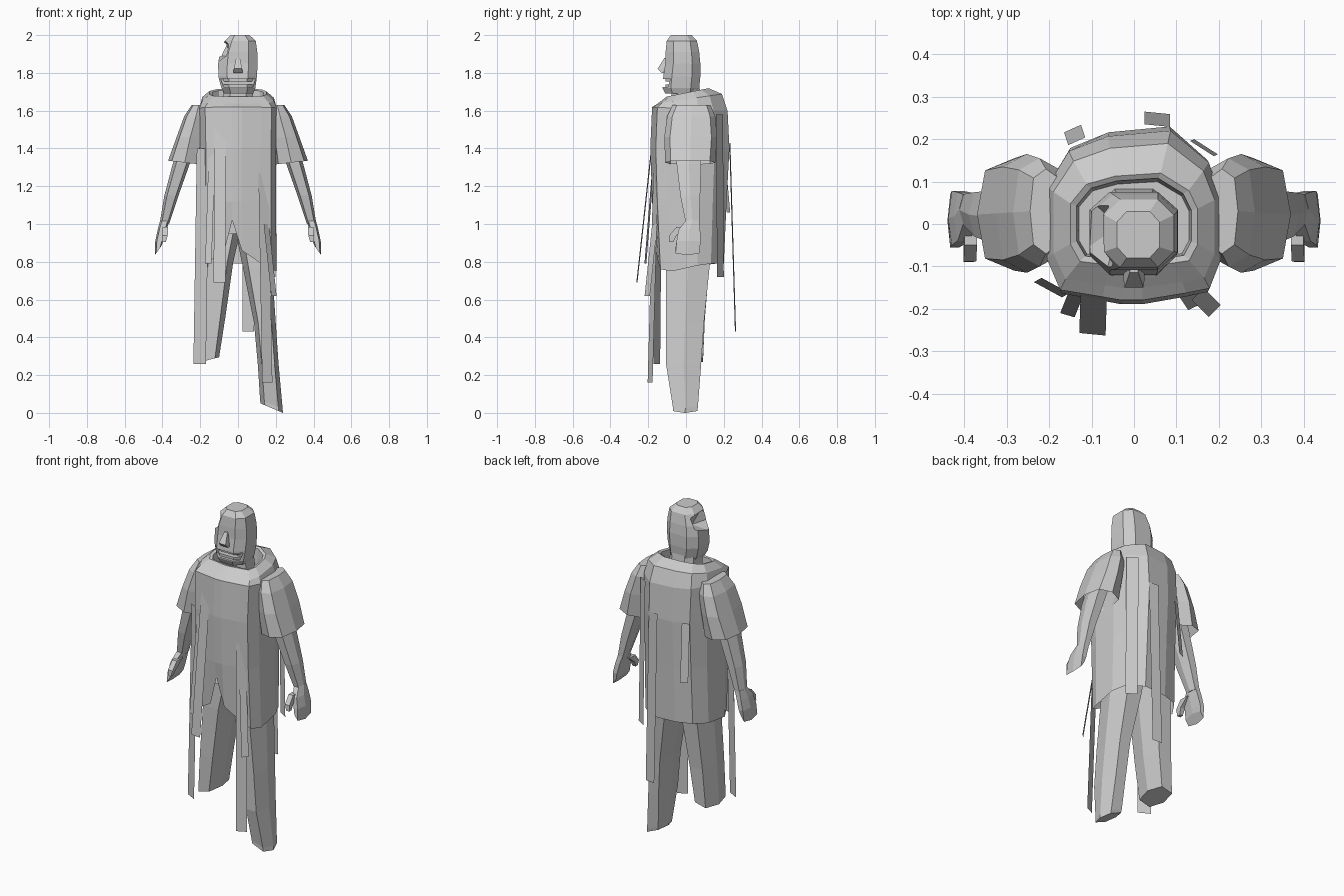
import bpy, bmesh, math
from mathutils import Vector


def skin(name, rings, cap_lo=True, cap_hi=True):
    """Bridge a stack of equal-sized point rings into one flat-shaded mesh."""
    bm = bmesh.new()
    vs = [[bm.verts.new(p) for p in r] for r in rings]
    n = len(rings[0])
    for a, b in zip(vs, vs[1:]):
        for i in range(n):
            j = (i + 1) % n
            bm.faces.new((a[i], a[j], b[j], b[i]))
    if cap_lo:
        bm.faces.new(vs[0][::-1])
    if cap_hi:
        bm.faces.new(vs[-1])
    bmesh.ops.recalc_face_normals(bm, faces=bm.faces)
    me = bpy.data.meshes.new(name)
    bm.to_mesh(me)
    bm.free()
    ob = bpy.data.objects.new(name, me)
    bpy.context.collection.objects.link(ob)
    return ob


def ring(n, offset, z, x0, x1, y0, y1, tilt=0.0, power=0.7):
    """Squarish n-gon filling a box at height z; tilt lowers the +x side."""
    pts = []
    for i in range(n):
        a = 2 * math.pi * (i + offset) / n
        c, s = math.cos(a), math.sin(a)
        pts.append([math.copysign(abs(c) ** power, c), math.copysign(abs(s) ** power, s)])
    mu = max(abs(p[0]) for p in pts)
    mv = max(abs(p[1]) for p in pts)
    return [((x0 + x1) / 2 + u / mu * (x1 - x0) / 2,
             (y0 + y1) / 2 + v / mv * (y1 - y0) / 2, z - tilt * u / mu) for u, v in pts]


def loft(name, n, offset, rows, mirror=False, **caps):
    ob = skin(name, [ring(n, offset, *r) for r in rows], **caps)
    if mirror:
        ob.modifiers.new("Mirror", 'MIRROR')
    return ob


def carve(ob, cutter):
    m = ob.modifiers.new("Carve", 'BOOLEAN')
    m.operation, m.solver, m.object = 'DIFFERENCE', 'EXACT', cutter
    bpy.context.view_layer.objects.active = ob
    bpy.ops.object.modifier_apply(modifier=m.name)
    bpy.data.objects.remove(cutter)


def rag(name, top, bottom, width):
    """Flat hanging strip of cloth; width is its horizontal half-vector."""
    w = Vector((*width, 0))
    t, b = Vector(top), Vector(bottom)
    me = bpy.data.meshes.new(name)
    me.from_pydata([t - w, t + w, b + w, b - w], [], [(0, 1, 2, 3)])
    bpy.context.collection.objects.link(bpy.data.objects.new(name, me))


# Tunic: outline in unit coordinates with a hem height for each point
outline = [(-.85, -.84, .79), (-.36, -.93, .85), (-.15, -.97, 1.02), (.1, -.97, .86),
           (.6, -.88, .79), (.87, -.82, .76), (1, -.45, .75), (1, .3, .78),
           (.86, .66, .79), (.42, 1, .79), (-.3, .94, .79), (-.75, .78, .79),
           (-1, .4, .78), (-1, -.45, .76)]


def tunic_ring(z, rx, yf, yb, slope=0.0, hem=False):
    out = []
    for u, v, h in outline:
        y = v * (yb if v > 0 else yf)
        out.append((u * rx, y, h if hem else z + slope * y))
    return out


skin("tunic", [tunic_ring(0, .205, .165, .20, hem=True),
               tunic_ring(1.12, .200, .185, .215),
               tunic_ring(1.40, .200, .195, .230),
               tunic_ring(1.61, .205, .185, .220, -.05),
               tunic_ring(1.66, .190, .155, .190, .15),
               tunic_ring(1.695, .150, .105, .120, .2),
               tunic_ring(1.69, .135, .090, .108, .2),
               tunic_ring(1.62, .130, .085, .100)], cap_lo=False)

# Sleeves, arms and hands
loft("sleeves", 8, 0, [
    (1.325, .195, .370, -.11, .155, -.01), (1.46, .180, .325, -.115, .165),
    (1.57, .160, .285, -.10, .155), (1.63, .170, .245, -.07, .13)],
    mirror=True, cap_lo=False)
loft("arms", 6, 0, [
    (1.00, .365, .415, .00, .07), (1.15, .315, .390, -.03, .075),
    (1.32, .255, .345, -.05, .08), (1.50, .20, .285, -.05, .09)], mirror=True)
loft("hands", 6, 0, [
    (.86, .405, .440, -.055, .07, .025), (.91, .395, .438, -.05, .078),
    (.97, .378, .425, -.04, .075), (1.02, .362, .412, .00, .07)], mirror=True)
loft("thumbs", 4, .5, [
    (.905, .382, .402, -.090, -.068), (.94, .372, .402, -.088, -.05),
    (.985, .370, .400, -.05, .01)], mirror=True)

# Legs: one full length, one cut short
loft("long_leg", 6, 0, [
    (.03, .120, .238, -.07, .06, .025), (.05, .117, .236, -.07, .063, .02),
    (.26, .105, .215, -.105, .08), (.48, .085, .20, -.105, .095),
    (.78, .025, .18, -.105, .125), (.95, -.01, .17, -.10, .13)])
bpy.data.objects["long_leg"].location.z = -.005
loft("short_leg", 6, 0, [
    (.28, -.215, -.100, -.10, .09, -.015), (.50, -.205, -.068, -.105, .10),
    (.80, -.19, -.025, -.105, .125), (.95, -.18, .01, -.10, .13)])

# Head with a bite out of one temple and an open mouth
loft("neck", 8, .5, [(1.55, -.09, .09, -.08, .09), (1.74, -.075, .075, -.075, .07)])
head = loft("head", 8, .5, [
    (1.69, -.072, .080, -.110, .060), (1.72, -.088, .092, -.125, .070),
    (1.78, -.104, .100, -.120, .076), (1.85, -.105, .104, -.110, .076),
    (1.91, -.096, .102, -.108, .070), (1.97, -.070, .094, -.102, .058),
    (2.00, -.040, .060, -.080, .030)])
bpy.ops.mesh.primitive_ico_sphere_add(subdivisions=1, radius=1, location=(-.115, -.06, 1.922))
bite = bpy.context.object
bite.scale, bite.rotation_euler = (.085, .14, .07), (0, 0, -.25)
bite.hide_render = True
carve(head, bite)
mouth = loft("mouth_cutter", 4, .5, [(1.725, -.075, .078, -.16, -.075),
                                     (1.768, -.092, .092, -.16, -.075)])
mouth.hide_render = True
carve(head, mouth)
loft("nose", 4, .5, [(1.80, -.025, .025, -.130, -.09), (1.822, -.022, .022, -.150, -.09),
                     (1.88, -.010, .010, -.114, -.09)])
for name, z in (("upper_teeth", 1.754), ("lower_teeth", 1.723)):
    loft(name, 6, 0, [(z, -.075, .075, -.108, -.05), (z + .016, -.078, .078, -.108, -.05)])

# Hanging rags around the tunic
rags = [((-.095, -.168, 1.53), (-.098, -.260, .69), (.031, -.003)),
        ((-.137, -.165, 1.41), (-.157, -.215, .79), (.017, -.005)),
        ((-.185, -.145, 1.40), (-.203, -.155, .26), (.033, -.018)),
        ((.135, -.160, 1.27), (.155, -.190, .16), (.027, .013)),
        ((.150, -.165, 1.00), (.190, -.205, .62), (.014, .014)),
        ((.055, .232, 1.43), (.055, .262, .43), (.030, -.003)),
        ((.160, .178, 1.58), (.170, .182, .72), (.028, -.018)),
        ((-.135, .195, 1.40), (-.145, .225, 1.06), (.020, .009))]
for i, r in enumerate(rags):
    rag(f"cloth_strip_{i + 1}", *r)
